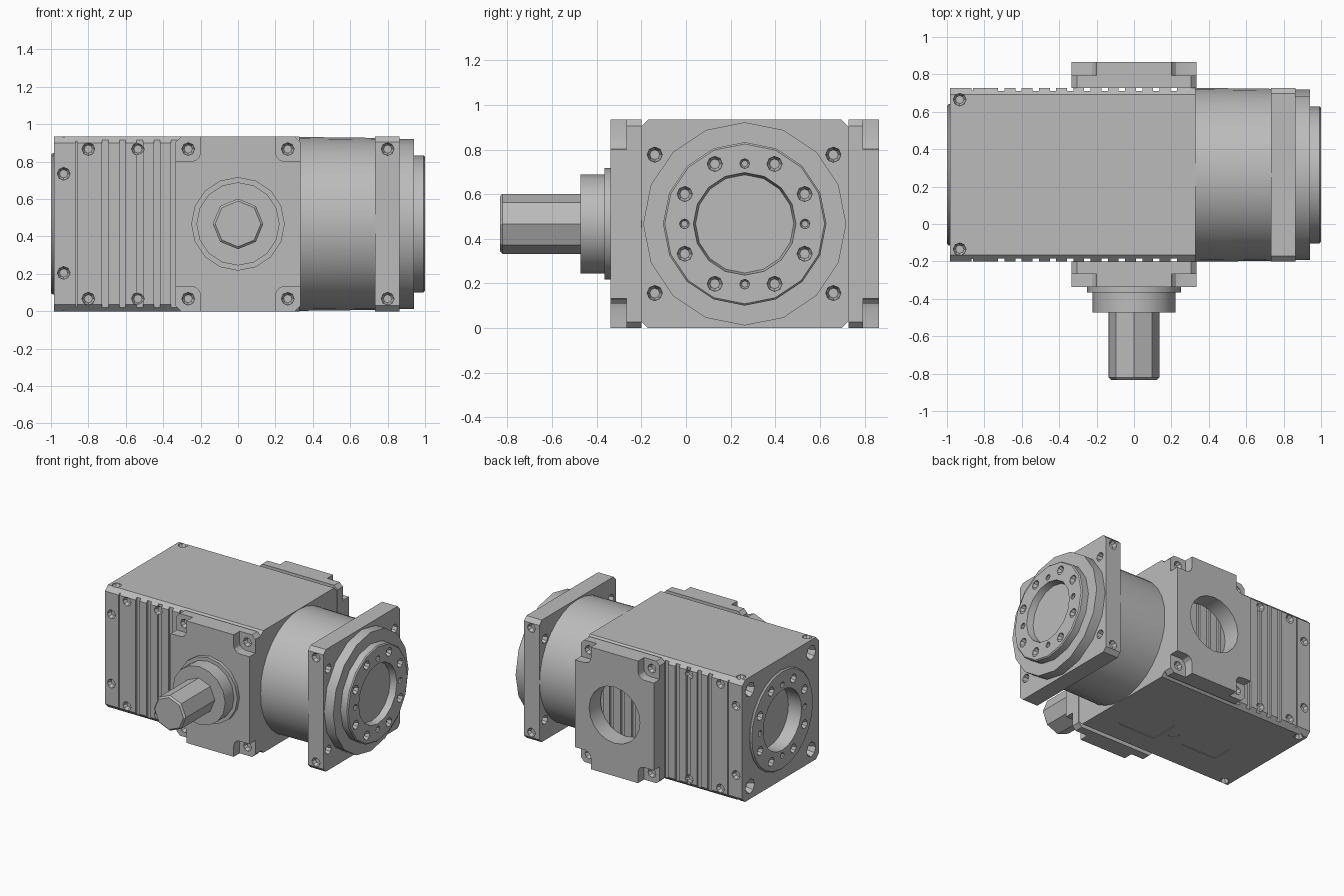
import bpy, bmesh, math
from mathutils import Vector

if "Cube" in bpy.data.objects:
    bpy.data.objects.remove(bpy.data.objects["Cube"], do_unlink=True)

MID = (0, 0.263, 0.467)          # centre of the housing section
X, Y, Z = range(3)

metal = bpy.data.materials.new("grey_metal")
metal.use_nodes = True
metal.diffuse_color = (0.5, 0.5, 0.5, 1)
metal.node_tree.nodes["Principled BSDF"].inputs["Base Color"].default_value = (0.5, 0.5, 0.5, 1)


def box(bm, lo, hi, bevel=0, axis=X, segments=1):
    """Box whose edges along one axis may be bevelled."""
    lo, hi = Vector(lo), Vector(hi)
    verts = bmesh.ops.create_cube(bm, size=1)["verts"]
    for v in verts:
        v.co = Vector([(a + b) / 2 + c * (b - a) for a, b, c in zip(lo, hi, v.co)])
    if bevel:
        edges = {e for v in verts for e in v.link_edges
                 if abs(e.verts[0].co[axis] - e.verts[1].co[axis]) > 1e-5}
        bmesh.ops.bevel(bm, geom=list(edges), offset=bevel, segments=segments,
                        affect='EDGES', profile=0.5)


def lathe(bm, axis, centre, profile, sides):
    """Turned solid: profile is a list of (position along axis, radius)."""
    u, w = [i for i in range(3) if i != axis]
    rings = []
    for pos, r in profile:
        ring = []
        for i in range(sides):
            a = 2 * math.pi * i / sides
            co = Vector(centre)
            co[axis] = pos
            co[u] += r * math.sin(a)
            co[w] += r * math.cos(a)
            ring.append(bm.verts.new(co))
        rings.append(ring)
    faces = [bm.faces.new(rings[0]), bm.faces.new(rings[-1])]
    for a, b in zip(rings, rings[1:]):
        for i in range(sides):
            j = (i + 1) % sides
            faces.append(bm.faces.new((a[i], a[j], b[j], b[i])))
    bmesh.ops.recalc_face_normals(bm, faces=faces)


def make(name, bm):
    mesh = bpy.data.meshes.new(name)
    bm.to_mesh(mesh)
    bm.free()
    mesh.materials.append(metal)
    obj = bpy.data.objects.new(name, mesh)
    bpy.context.collection.objects.link(obj)
    return obj


def part(name, build, *args, **kw):
    bm = bmesh.new()
    build(bm, *args, **kw)
    return make(name, bm)


def cut(obj, bm):
    """Subtract the cutter mesh and discard it."""
    cutter = make("cutter", bm)
    mod = obj.modifiers.new("cut", 'BOOLEAN')
    mod.operation, mod.solver, mod.object = 'DIFFERENCE', 'EXACT', cutter
    bpy.context.view_layer.objects.active = obj
    bpy.ops.object.modifier_apply(modifier=mod.name)
    bpy.data.objects.remove(cutter, do_unlink=True)


def socket(bm, axis, point, out, r=0.034, depth=0.03):
    """Tapered screw recess; out is the sign of the outward direction."""
    p = point[axis]
    lathe(bm, axis, point, [(p + out * 0.005, r), (p - out * 0.01, r),
                            (p - out * depth, r * 0.65)], 8)


def face_bolts(bm, x, out):
    """Ring of eight sockets and four small pin holes on an end face."""
    for i in range(8):
        a = math.radians(26.5 if i % 2 else 63.5) + (i // 2) * math.pi / 2
        socket(bm, X, (x, MID[1] + 0.3 * math.cos(a), MID[2] + 0.3 * math.sin(a)), out)
    for i in range(4):
        a = i * math.pi / 2
        socket(bm, X, (x, MID[1] + 0.27 * math.cos(a), MID[2] + 0.27 * math.sin(a)),
               out, 0.022, 0.02)


SIDES = ((-0.2, -1), (0.727, 1))  # front and back wall with outward sign
HEIGHTS = (0.067, 0.867)

# Housing with cooling grooves on both walls
housing = part("housing", box, (-0.87, -0.2, 0), (0.33, 0.727, 0.934), 0.035)
bm = bmesh.new()
for y, s in SIDES:
    for i in range(11):
        gx = -0.71 + i * 0.0922
        box(bm, (gx - 0.017, y - 0.016, -0.1), (gx + 0.017, y + 0.016, 1.1))
    box(bm, (-0.88, y - 0.012, -0.1), (-0.862, y + 0.012, 1.1))
cut(housing, bm)

# Housing screws and shallow marks underneath
bm = bmesh.new()
for y, s in SIDES:
    for z in HEIGHTS:
        for x in (-0.8, -0.535):
            socket(bm, Y, (x, y, z), s)
box(bm, (-0.18, 0, -0.02), (0.17, 0.25, 0.004), 0.05, Z, 3)
box(bm, (-0.68, 0.06, -0.02), (-0.38, 0.22, 0.004))
lathe(bm, Z, (-0.25, 0.13, 0), [(-0.02, 0.04), (0.004, 0.04)], 16)
cut(housing, bm)

# End cap with a seat for its hub
end_cap = part("end_cap", box, (-0.985, -0.2, 0), (-0.87, 0.727, 0.934), 0.035)
bm = bmesh.new()
lathe(bm, X, MID, [(-1.1, 0.378), (-0.885, 0.378)], 24)
for y, s in SIDES:
    for z in (0.205, 0.735):
        socket(bm, Y, (-0.932, y, z), s)
for y in (-0.135, 0.665):
    socket(bm, Z, (-0.932, y, 0.934), 1)
    socket(bm, Z, (-0.932, y, 0), -1)
for sy in (-1, 1):
    for sz in (-1, 1):
        socket(bm, X, (-0.985, MID[1] + sy * 0.37, MID[2] + sz * 0.37), -1, 0.055, 0.05)
cut(end_cap, bm)

end_hub = part("end_hub", lathe, X, MID, [(-0.875, 0.378), (-0.99, 0.378), (-1, 0.37),
                                          (-1, 0.23), (-0.89, 0.23)], 24)
bm = bmesh.new()
face_bolts(bm, -1, -1)
cut(end_hub, bm)

# Side mounting pads with corner pockets
for name, y, s in (("front_pad", -0.2, -1), ("back_pad", 0.727, 1)):
    outer, floor = y + s * 0.138, y + s * 0.066
    lo, hi = sorted((y, outer))
    pad = part(name, box, (-0.333, lo, 0), (0.333, hi, 0.934), 0.028, Y)
    bm = bmesh.new()
    lo, hi = sorted((floor, outer + s * 0.1))
    for x in (-0.333, 0.333):
        for z in (0, 0.934):
            box(bm, (x - 0.133, lo, z - 0.133), (x + 0.133, hi, z + 0.133), 0.05, Y, 3)
    cut(pad, bm)
    bm = bmesh.new()
    for x in (-0.266, 0.266):
        for z in HEIGHTS:
            socket(bm, Y, (x, floor, z), s)
    if s > 0:
        lathe(bm, Y, MID, [(y - 0.1, 0.215), (outer + 0.1, 0.215)], 20)
    cut(pad, bm)

# Input shaft with its stepped collar
part("shaft_collar", lathe, Y, MID, [(-0.33, 0.25), (-0.365, 0.25), (-0.365, 0.222),
                                     (-0.472, 0.222)], 16)
part("shaft", lathe, Y, MID, [(-0.46, 0.135), (-0.822, 0.135), (-0.834, 0.122)], 8)

# Output neck, square flange and hub
part("output_neck", lathe, X, MID, [(0.32, 0.465), (0.735, 0.46)], 32)
flange = part("output_flange", box, (0.733, -0.2, 0), (0.863, 0.727, 0.934), 0.03)
bm = bmesh.new()
for y, s in SIDES:
    for z in HEIGHTS:
        socket(bm, Y, (0.8, y, z), s)
for y in (-0.14, 0.66):
    for z in (0.157, 0.777):
        socket(bm, X, (0.863, y, z), 1, 0.034, 0.05)
        socket(bm, X, (0.733, y, z), -1, 0.034, 0.05)
cut(flange, bm)

hub = part("output_hub", lathe, X, MID, [(0.86, 0.455), (0.94, 0.455), (0.94, 0.366),
                                         (0.992, 0.366), (1, 0.358), (1, 0.23),
                                         (0.95, 0.22)], 16)
bm = bmesh.new()
face_bolts(bm, 1, 1)
# Flange corner holes bite slightly into the hub rim
for y in (-0.14, 0.66):
    for z in (0.157, 0.777):
        lathe(bm, X, (0, y, z), [(0.84, 0.034), (0.96, 0.034)], 8)
cut(hub, bm)

# Smooth round walls while keeping machined edges crisp
bpy.ops.object.select_all(action='DESELECT')
for obj in bpy.data.objects:
    if obj.type == 'MESH' and obj.data.materials and obj.data.materials[0] == metal:
        obj.select_set(True)
        bpy.context.view_layer.objects.active = obj
bpy.ops.object.shade_smooth_by_angle(angle=math.radians(28))
